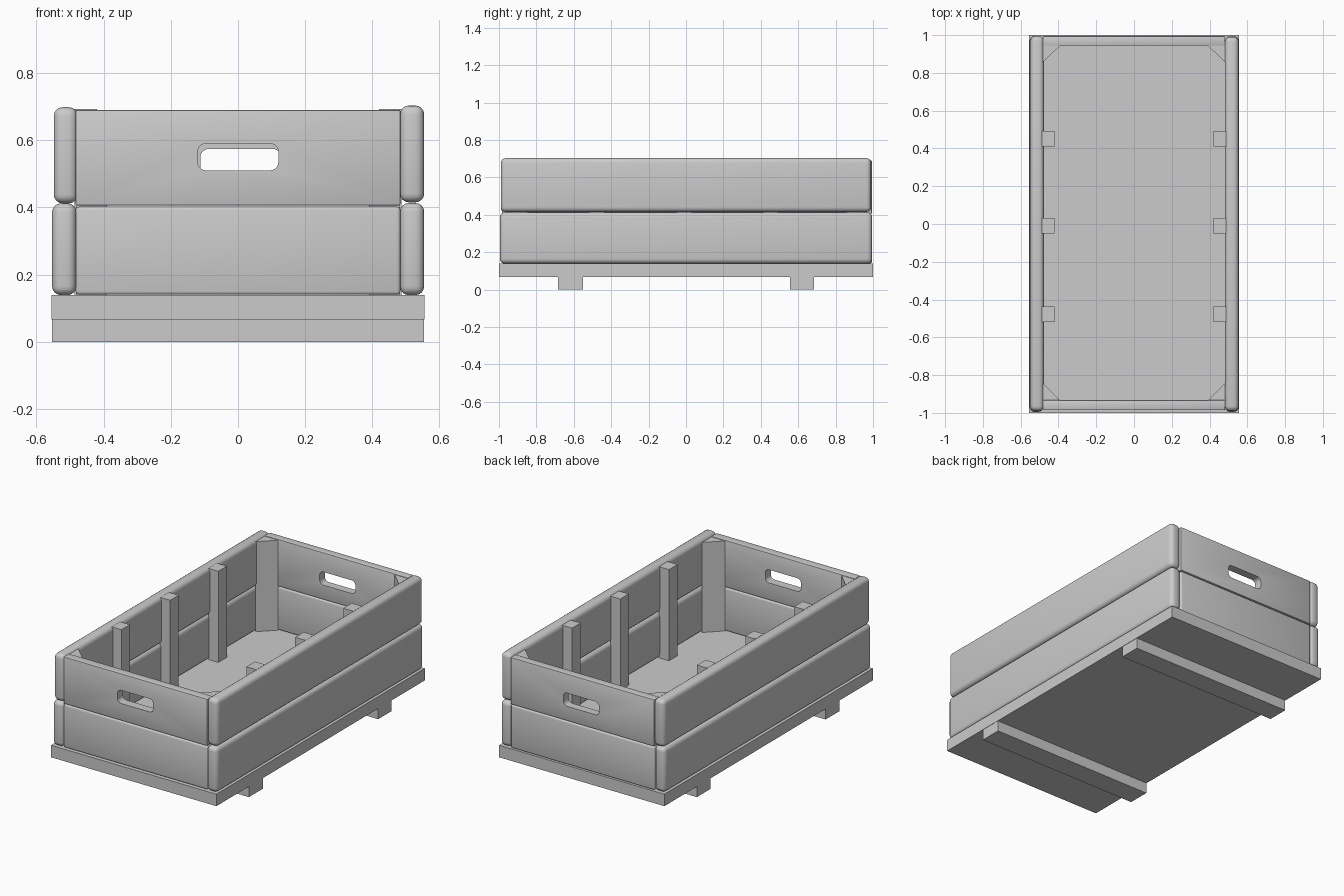
import bpy, bmesh

if "Cube" in bpy.data.objects:
    bpy.data.objects.remove(bpy.data.objects["Cube"])


def new_object(name, bm):
    mesh = bpy.data.meshes.new(name)
    bm.to_mesh(mesh)
    bm.free()
    ob = bpy.data.objects.new(name, mesh)
    bpy.context.collection.objects.link(ob)
    return ob


def box(name, x, y, z, radius=0, segments=4, axis=None):
    """Box from (min, max) ranges; rounds all edges, or only those along one axis."""
    bm = bmesh.new()
    bmesh.ops.create_cube(bm, size=1)
    for v in bm.verts:
        for i, (lo, hi) in enumerate((x, y, z)):
            v.co[i] = hi if v.co[i] > 0 else lo
    if radius:
        edges = [e for e in bm.edges
                 if axis is None or abs((e.verts[0].co - e.verts[1].co)[axis]) > 1e-5]
        bmesh.ops.bevel(bm, geom=edges, offset=radius, segments=segments,
                        profile=0.5, affect='EDGES')
    ob = new_object(name, bm)
    if radius:
        smooth(ob)
    return ob


def smooth(ob):
    bpy.ops.object.select_all(action='DESELECT')
    ob.select_set(True)
    bpy.context.view_layer.objects.active = ob
    bpy.ops.object.shade_smooth_by_angle(angle=0.6)


def corner_block(name, sx, y, sy, z):
    """Triangular prism filling a corner of the crate."""
    bm = bmesh.new()
    x = 0.482 * sx
    pts = [(x, y), (x - 0.092 * sx, y), (x, y - 0.09 * sy)]
    face = bm.faces.new([bm.verts.new((px, py, z[0])) for px, py in pts])
    ext = bmesh.ops.extrude_face_region(bm, geom=[face])
    for v in ext["geom"]:
        if isinstance(v, bmesh.types.BMVert):
            v.co.z = z[1]
    bmesh.ops.recalc_face_normals(bm, faces=bm.faces)
    return new_object(name, bm)


# Floor board and the two runners below it
box("floor_board", (-0.555, 0.555), (-1, 1), (0.066, 0.139))
box("front_runner", (-0.553, 0.553), (-0.685, -0.55), (0, 0.068))
box("back_runner", (-0.553, 0.553), (0.555, 0.685), (0, 0.068))

# Long side planks with rounded edges
box("left_lower_plank", (-0.553, -0.481), (-0.995, 0.995), (0.139, 0.412), 0.026)
box("left_upper_plank", (-0.548, -0.477), (-0.99, 0.995), (0.412, 0.698), 0.026)
box("right_lower_plank", (0.482, 0.554), (-0.995, 0.995), (0.139, 0.413), 0.026)
box("right_upper_plank", (0.482, 0.554), (-0.99, 0.99), (0.415, 0.703), 0.026)

# End planks; the upper ones have a handle slot
for name, y, dx, dz in (("front", (-0.985, -0.932), 0, 0),
                        ("back", (0.944, 0.994), 0.008, -0.016)):
    box(name + "_lower_plank", (-0.483, 0.483), y, (0.14, 0.402), 0.01, 3)
    upper = box(name + "_upper_plank", (-0.483, 0.483), y, (0.406, 0.69), 0.004, 2)
    cutter = box(name + "_handle_cutter", (-0.12 + dx, 0.12 + dx),
                 (y[0] - 0.1, y[1] + 0.1), (0.51 + dz, 0.59 + dz), 0.025, 5, axis=1)
    cutter.hide_render = True
    mod = upper.modifiers.new("handle_slot", 'BOOLEAN')
    mod.operation = 'DIFFERENCE'
    mod.solver = 'EXACT'
    mod.object = cutter
    bpy.ops.object.select_all(action='DESELECT')
    upper.select_set(True)
    bpy.context.view_layer.objects.active = upper
    bpy.ops.object.modifier_apply(modifier=mod.name)
    bpy.data.objects.remove(cutter)
    smooth(upper)

# Inner posts along both sides and triangular corner blocks
for side, sx in (("left", -1), ("right", 1)):
    xr = sorted((0.42 * sx, 0.487 * sx))
    for i, y in enumerate((-0.478, -0.01, 0.452)):
        box(f"{side}_post_{i + 1}", xr, (y - 0.041, y + 0.041), (0.139, 0.693))
    corner_block(side + "_front_corner_block", sx, -0.934, -1, (0.139, 0.686))
    corner_block(side + "_back_corner_block", sx, 0.946, 1, (0.139, 0.686))
